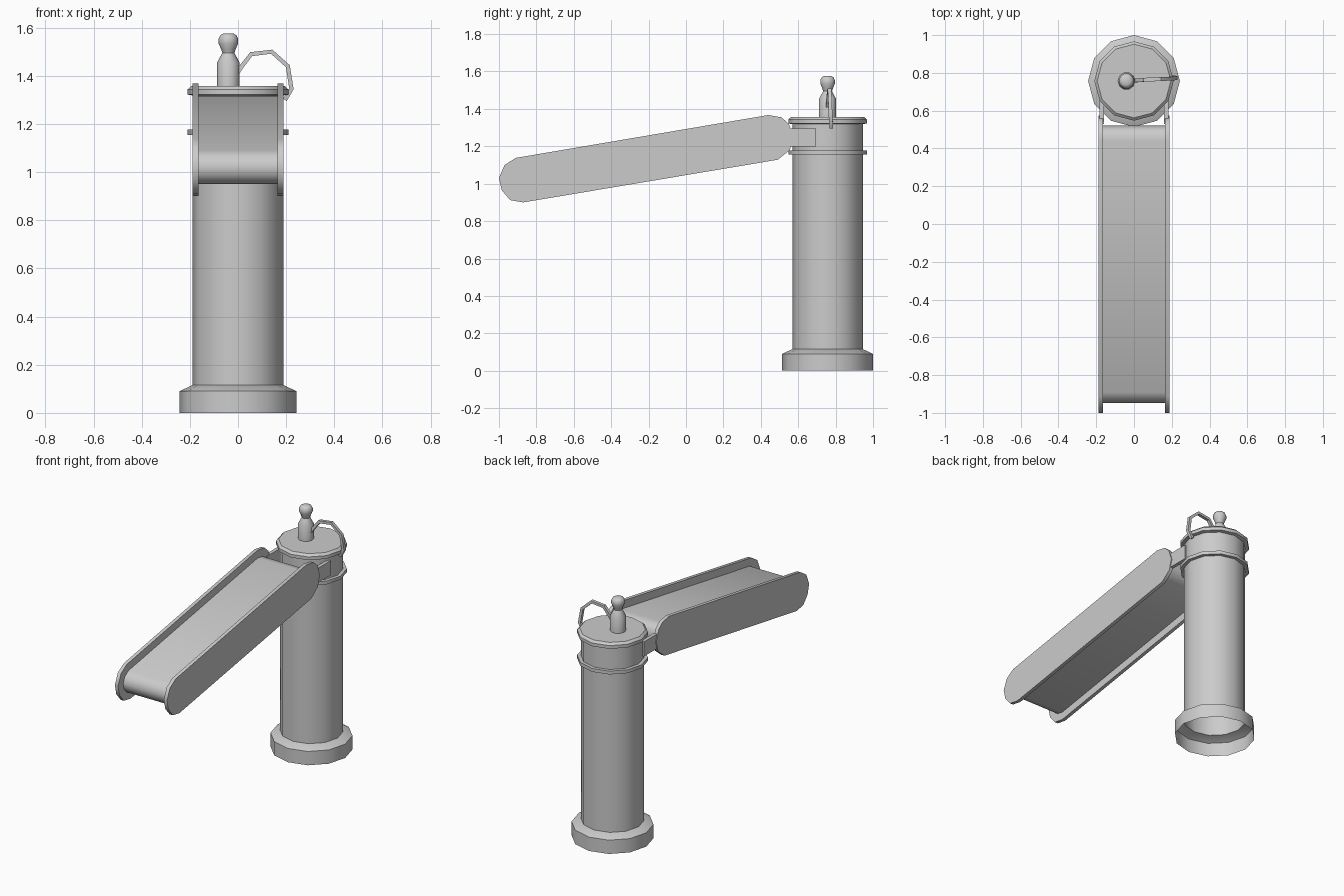
import bpy, bmesh
from math import sin, cos, pi, radians
from mathutils import Vector

if "Cube" in bpy.data.objects:
    bpy.data.objects.remove(bpy.data.objects["Cube"])

CY = 0.757  # column centre in y


def finish(name, bm, angle=40):
    bmesh.ops.remove_doubles(bm, verts=bm.verts, dist=1e-5)
    bmesh.ops.recalc_face_normals(bm, faces=bm.faces)
    me = bpy.data.meshes.new(name)
    bm.to_mesh(me)
    bm.free()
    ob = bpy.data.objects.new(name, me)
    bpy.context.collection.objects.link(ob)
    bpy.ops.object.select_all(action='DESELECT')
    ob.select_set(True)
    bpy.context.view_layer.objects.active = ob
    bpy.ops.object.shade_smooth_by_angle(angle=radians(angle))
    return ob


def lathe(name, profile, cx=0.0, cy=CY, n=12, cap=False):
    bm = bmesh.new()
    rings = [[bm.verts.new((cx + r * cos(2 * pi * i / n), cy + r * sin(2 * pi * i / n), z))
              for i in range(n)] for r, z in profile]
    for a, b in zip(rings, rings[1:]):
        for i in range(n):
            j = (i + 1) % n
            bm.faces.new((a[i], a[j], b[j], b[i]))
    if cap:
        bm.faces.new(rings[-1])
    return finish(name, bm)


def extrude_x(name, outline, x0, x1, angle=40):
    bm = bmesh.new()
    face = bm.faces.new([bm.verts.new((x0, y, z)) for y, z in outline])
    ext = bmesh.ops.extrude_face_region(bm, geom=[face])
    vs = [v for v in ext['geom'] if isinstance(v, bmesh.types.BMVert)]
    bmesh.ops.translate(bm, verts=vs, vec=(x1 - x0, 0, 0))
    return finish(name, bm, angle)


# column with flared foot, open underneath
lathe("column", [(0.243, 0), (0.243, 0.09), (0.19, 0.115), (0.188, 0.115), (0.188, 1.325)])
lathe("collar_ring", [(0.185, 1.155), (0.21, 1.155), (0.21, 1.177), (0.185, 1.177)])
lathe("column_cap", [(0.187, 1.318), (0.21, 1.322), (0.21, 1.343), (0.195, 1.357)], cap=True)

# arm side plates: rounded ends along a sloping line
plate = [(-1.0, 1.03), (-0.97, 1.10), (-0.91, 1.138), (0.44, 1.367), (0.51, 1.355),
         (0.55, 1.32), (0.575, 1.25), (0.555, 1.18), (0.49, 1.128), (-0.87, 0.90),
         (-0.94, 0.912), (-0.985, 0.965)]
# belt between the plates, inset from their outline
inset = 0.05
belt = []
for i, p in enumerate(plate):
    prev, cur, nxt = Vector(plate[i - 1]), Vector(p), Vector(plate[(i + 1) % len(plate)])
    d1, d2 = (cur - prev).normalized(), (nxt - cur).normalized()
    n1, n2 = Vector((d1.y, -d1.x)), Vector((d2.y, -d2.x))
    m = (n1 + n2).normalized()
    belt.append(tuple(cur + m * inset / m.dot(n1)))
extrude_x("arm_belt", belt, -0.168, 0.168, 50)

for s, side in ((-1, "left"), (1, "right")):
    extrude_x(side + "_arm_plate", plate, s * 0.165, s * 0.188)
    # bracket joining plate to column
    extrude_x(side + "_bracket", [(0.53, 1.2), (0.695, 1.2), (0.695, 1.295), (0.53, 1.295)],
              s * 0.16, s * 0.183)

# post with rounded knob on the cap
lathe("knob_post", [(0.047, 1.35), (0.047, 1.455), (0.025, 1.495), (0.03, 1.51), (0.041, 1.535),
                    (0.041, 1.553), (0.034, 1.568), (0.022, 1.575)], cx=-0.04, n=10, cap=True)

# bent wire loop from the post down past the cap edge
path = [(-0.01, 1.40), (0.012, 1.435), (0.055, 1.49), (0.14, 1.50), (0.207, 1.44),
        (0.222, 1.345), (0.195, 1.30)]
bm = bmesh.new()
rings = []
for i, (x, z) in enumerate(path):
    a, b = Vector(path[max(i - 1, 0)]), Vector(path[min(i + 1, len(path) - 1)])
    t = (b - a).normalized()
    y = CY + 0.02 * i / (len(path) - 1)
    rings.append([bm.verts.new((x - t.y * u, y + v, z + t.x * u))
                  for u, v in ((-.009, -.01), (.009, -.01), (.009, .01), (-.009, .01))])
for a, b in zip(rings, rings[1:]):
    for i in range(4):
        bm.faces.new((a[i], a[(i + 1) % 4], b[(i + 1) % 4], b[i]))
bm.faces.new(rings[0])
bm.faces.new(rings[-1])
finish("wire_loop", bm)
